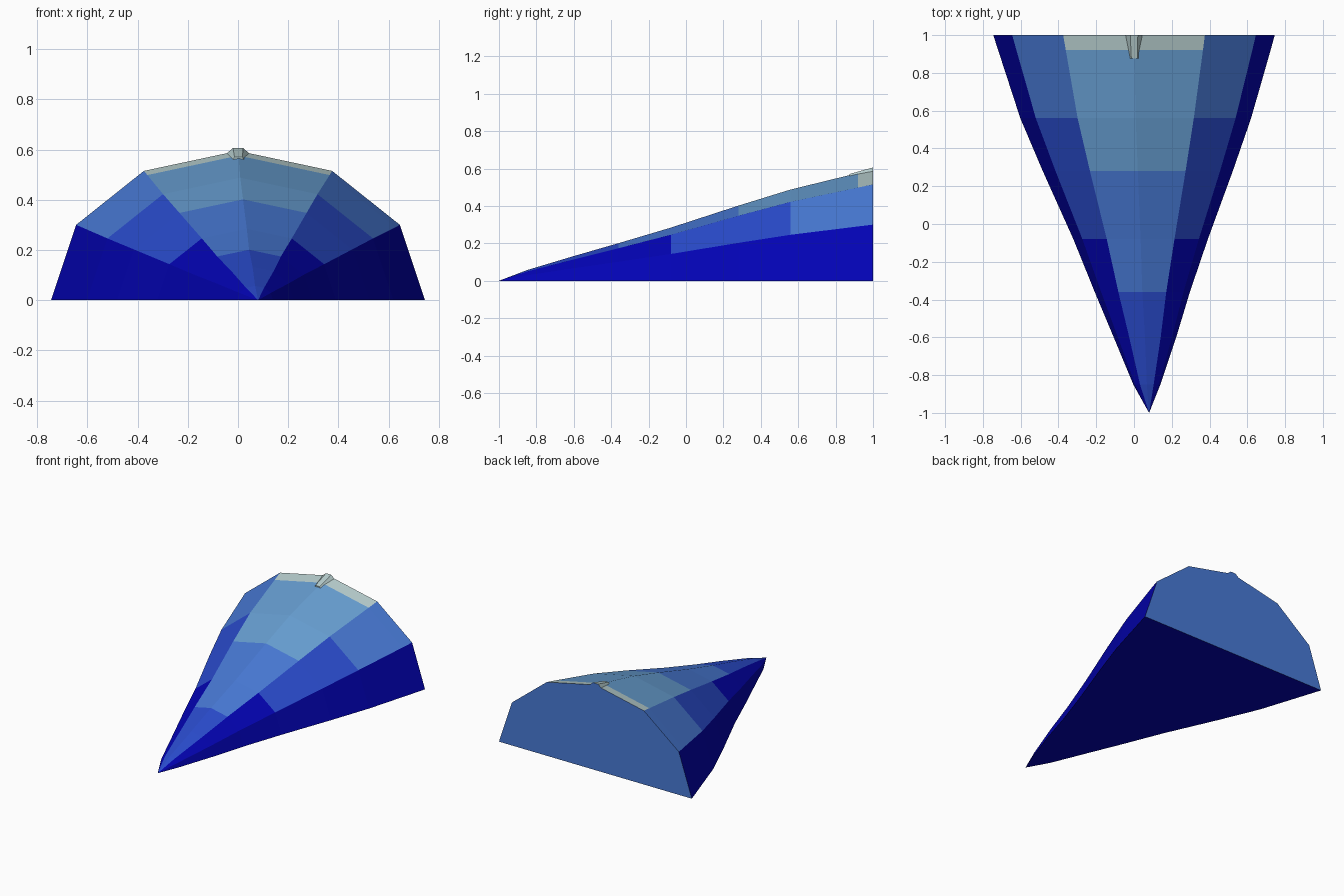
import bpy
import bmesh

if "Cube" in bpy.data.objects:
    bpy.data.objects.remove(bpy.data.objects["Cube"])


def material(name, srgb):
    m = bpy.data.materials.new(name)
    lin = [((c / 255 + 0.055) / 1.055) ** 2.4 if c > 10 else c / 255 / 12.92 for c in srgb]
    m.diffuse_color = (*lin, 1)
    m.use_nodes = True
    m.node_tree.nodes["Principled BSDF"].inputs["Base Color"].default_value = m.diffuse_color
    return m


# Colours run from dark to pale
MATS = [material("navy", (3, 3, 182)),
        material("royal blue", (42, 76, 206)),
        material("mid blue", (72, 122, 214)),
        material("light blue", (104, 160, 212)),
        material("pale grey", (184, 207, 207))]
NAVY, ROYAL, MID, LIGHT, PALE = range(5)


def loft(name, rings, colour, end_colours):
    """Skin between rings of equal point count; close both ends.
    colour(strip, y) gives the colour of each face around the ring."""
    bm = bmesh.new()
    vr = [[bm.verts.new(p) for p in r] for r in rings]
    n = len(vr[0])
    for a, b in zip(vr, vr[1:]):
        for i in range(n):
            f = bm.faces.new((a[i], a[(i + 1) % n], b[(i + 1) % n], b[i]))
            f.material_index = colour(i, f.calc_center_median().y)
    for ring, c in zip((vr[0], vr[-1]), end_colours):
        bm.faces.new(ring).material_index = c
    bmesh.ops.remove_doubles(bm, verts=bm.verts, dist=0.0005)
    bmesh.ops.recalc_face_normals(bm, faces=bm.faces)
    me = bpy.data.meshes.new(name)
    bm.to_mesh(me)
    bm.free()
    for m in MATS:
        me.materials.append(m)
    ob = bpy.data.objects.new(name, me)
    bpy.context.collection.objects.link(ob)
    return ob


# Faceted shell: half-round profile shrinking to an off-centre tip
half = [(0.745, 0), (0.645, 0.30), (0.375, 0.515)]
profile = half + [(0, 0.595)] + [(-x, z) for x, z in reversed(half)]
# y, scale, sideways shift
stations = [(1, 1, 0), (0.92, 0.968, 0.002), (0.56, 0.82, 0.009),
            (0.28, 0.675, 0.02), (-0.08, 0.478, 0.035), (-0.36, 0.338, 0.044),
            (-0.6, 0.222, 0.058), (-0.85, 0.096, 0.068), (-1, 0.0, 0.08)]


def shell_colour(strip, y):
    if strip in (2, 3):        # top strips
        return ROYAL + sum(y > s for s in (-0.36, 0.28, 0.92))
    if strip in (1, 4):        # shoulder strips
        return NAVY + sum(y > s for s in (-0.08, 0.56))
    return NAVY                # lower sides and underside


loft("shell", [[(x * s + dx, y, z * s) for x, z in profile] for y, s, dx in stations],
     shell_colour, (MID, NAVY))

# Small tapered ridge on the rear crest
loft("crest_ridge",
     [[(-0.045, 1, 0.585), (-0.02, 1, 0.606), (0.02, 1, 0.606), (0.045, 1, 0.585)],
      [(-0.022, 0.875, 0.555), (-0.014, 0.875, 0.571), (0.018, 0.875, 0.571), (0.026, 0.875, 0.555)]],
     lambda strip, y: PALE, (MID, PALE))
